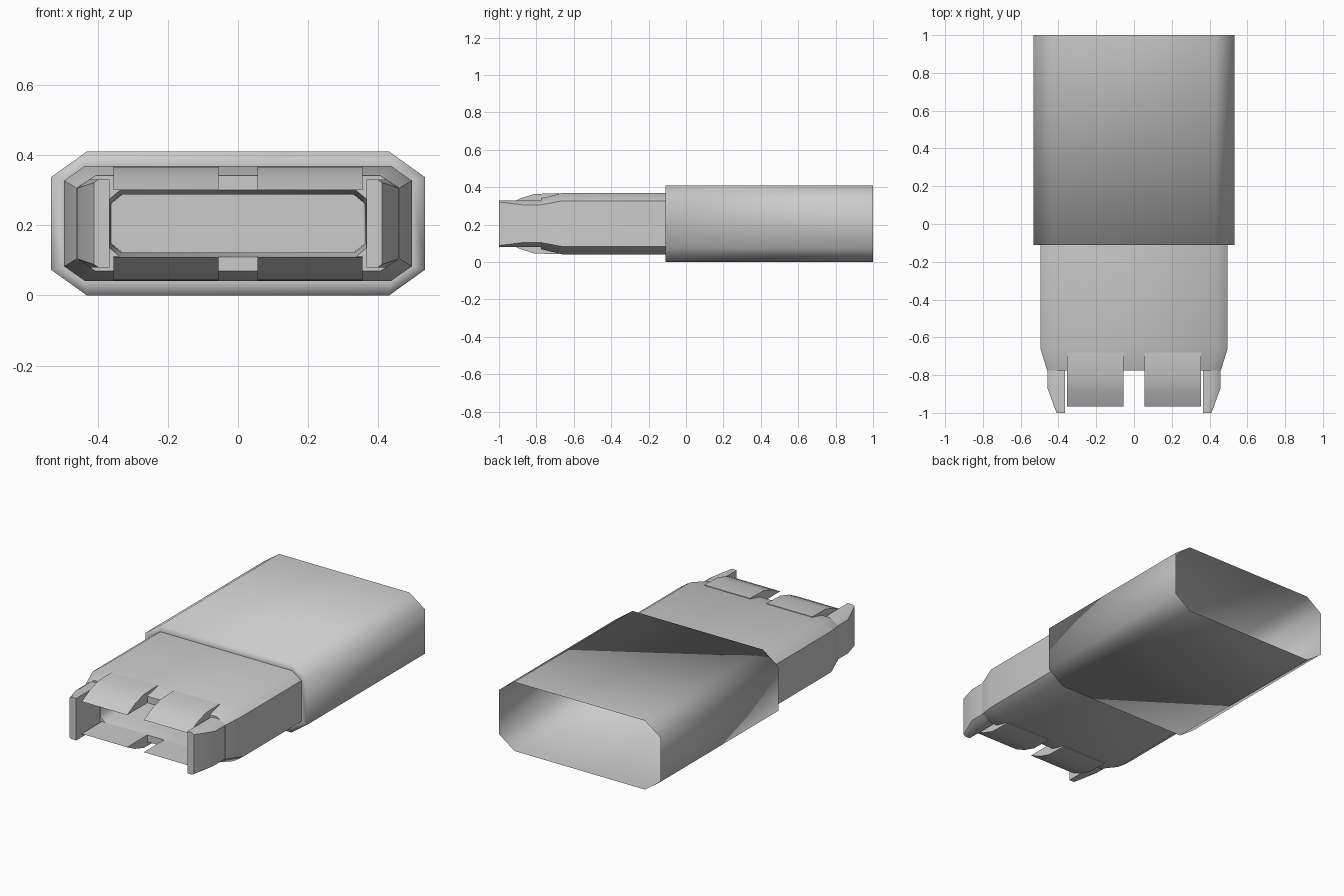
import bpy, bmesh

if "Cube" in bpy.data.objects:
    bpy.data.objects.remove(bpy.data.objects["Cube"])

CZ = 0.205  # height of the long axis


def octagon(y, hx, hz, cx, cz):
    """Chamfered rectangle at depth y: half sizes hx, hz and chamfers cx, cz."""
    pts = [(hx, hz - cz), (hx - cx, hz), (cx - hx, hz), (-hx, hz - cz),
           (-hx, cz - hz), (cx - hx, -hz), (hx - cx, -hz), (hx, cz - hz)]
    return [(x, y, CZ + z) for x, z in pts]


def loft(name, rings, cap_start=False, cap_end=False, angle=None):
    bm = bmesh.new()
    loops = [[bm.verts.new(p) for p in r] for r in rings]
    n = len(rings[0])
    for a, b in zip(loops, loops[1:]):
        for i in range(n):
            j = (i + 1) % n
            bm.faces.new((a[i], a[j], b[j], b[i]))
    if cap_start:
        bm.faces.new(loops[0])
    if cap_end:
        bm.faces.new(loops[-1])
    bmesh.ops.recalc_face_normals(bm, faces=bm.faces)
    me = bpy.data.meshes.new(name)
    bm.to_mesh(me)
    bm.free()
    ob = bpy.data.objects.new(name, me)
    bpy.context.collection.objects.link(ob)
    bpy.ops.object.select_all(action='DESELECT')
    ob.select_set(True)
    bpy.context.view_layer.objects.active = ob
    if angle is None:
        bpy.ops.object.shade_smooth()
    else:
        bpy.ops.object.shade_smooth_by_angle(angle=angle)
    return ob


# Wide rear sleeve, open at the back, with a front shoulder
loft("sleeve", [
    octagon(1.0, 0.532, 0.205, 0.102, 0.073),
    octagon(-0.11, 0.532, 0.205, 0.102, 0.073),
    octagon(-0.11, 0.495, 0.164, 0.06, 0.042),
])

# Narrower front shell: outside, tapered nose, rim and closed socket
loft("front_shell", [
    octagon(-0.11, 0.495, 0.164, 0.06, 0.042),
    octagon(-0.66, 0.495, 0.164, 0.06, 0.042),
    octagon(-0.775, 0.46, 0.136, 0.055, 0.035),
    octagon(-0.775, 0.365, 0.095, 0.03, 0.025),
    octagon(-0.70, 0.362, 0.083, 0.03, 0.025),
    octagon(-0.30, 0.36, 0.082, 0.03, 0.025),
], cap_end=True, angle=0.9)

# Four wedge tongues, two above and two below the socket
profile = [(-0.68, 0.163), (-0.81, 0.159), (-0.89, 0.134), (-0.965, 0.096), (-0.68, 0.094)]
for sx, side in ((-1, "left"), (1, "right")):
    for sz, level in ((-1, "lower"), (1, "upper")):
        loft(f"{level}_{side}_tongue",
             [[(sx * x, y, CZ + sz * z) for y, z in profile] for x in (0.055, 0.355)],
             True, True, 0.7)

# Two side prongs with chamfered outer edges and tapering tips
for sx, side in ((-1, "left"), (1, "right")):
    rings = []
    for y, xo, h in ((-0.74, 0.458, 0.125), (-0.87, 0.458, 0.125), (-1.0, 0.41, 0.125)):
        c = 0.035 if y > -0.95 else 0.012
        section = [(0.366, -h), (xo - c, -h), (xo, -h + c * 0.7),
                   (xo, h - c * 0.7), (xo - c, h), (0.366, h)]
        rings.append([(sx * x, y, CZ + z) for x, z in section])
    loft(f"{side}_prong", rings, True, True, 0.9)
